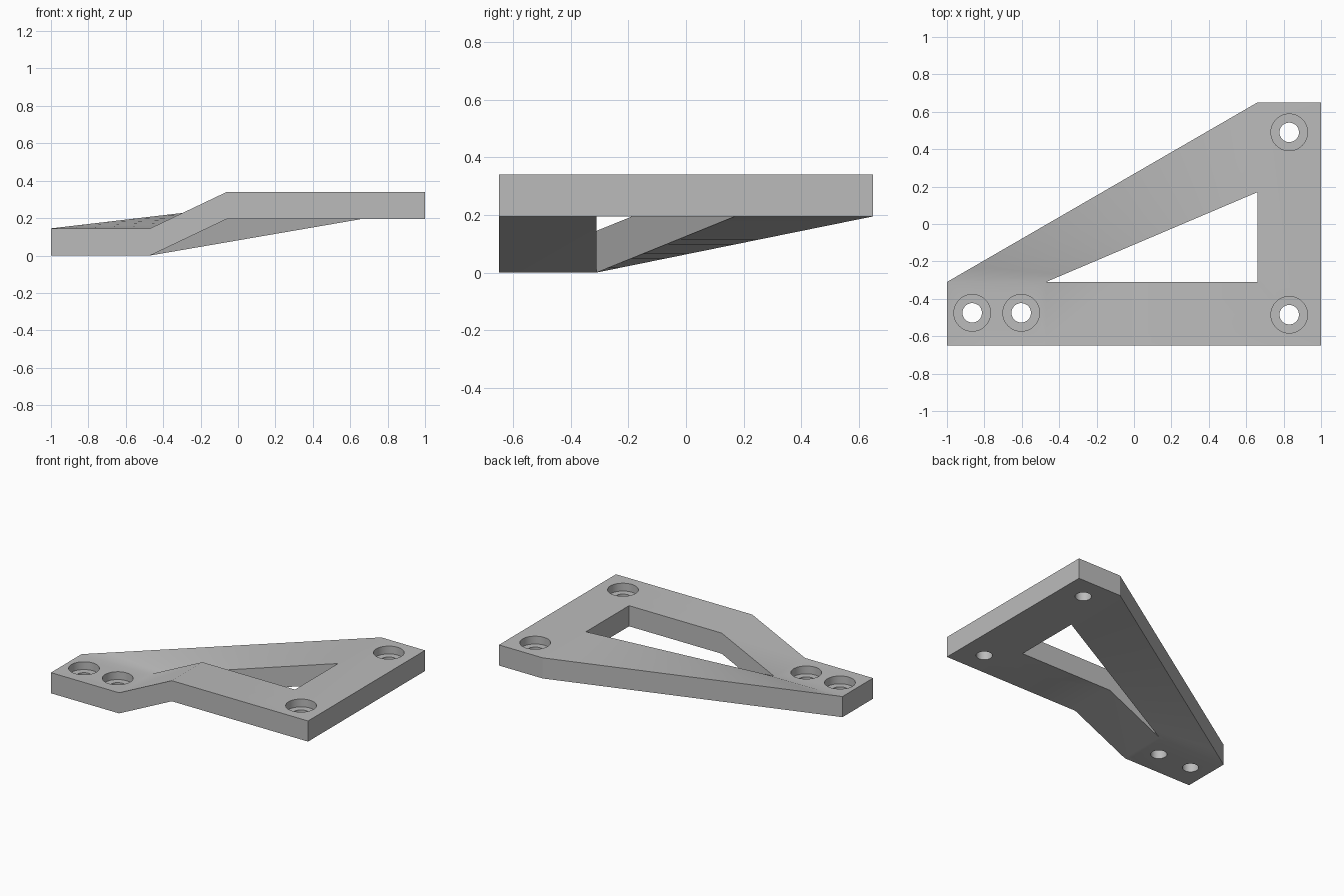
import bpy
import bmesh
from math import radians
from mathutils import Vector

if "Cube" in bpy.data.objects:
    bpy.data.objects.remove(bpy.data.objects["Cube"])

THICK = 0.145    # plate thickness
RISE = 0.195     # height of the raised level above the low level
BORE_DEPTH = 0.055
STRIPS = 12      # strips along the twisted brace

grey = bpy.data.materials.new("plain_grey")
grey.use_nodes = True
colour = (0.5, 0.5, 0.5, 1)
grey.diffuse_color = colour
grey.node_tree.nodes["Principled BSDF"].inputs["Base Color"].default_value = colour

# Plan of the underside: low foot, ramp, raised L and twisted brace
bm = bmesh.new()
V = lambda x, y, z: bm.verts.new((x, y, z))
front, back, x_ramp, x_high, x_in = -0.65, 0.65, -0.47, -0.06, 0.66
foot_back = -0.31
foot_fl, foot_fr = V(-1, front, 0), V(x_ramp, front, 0)
foot_bl, foot_br = V(-1, foot_back, 0), V(x_ramp, foot_back, 0)
ramp_f, ramp_b = V(x_high, front, RISE), V(x_high, foot_back, RISE)
corner_f, corner_b = V(1, front, RISE), V(1, back, RISE)
brace_out, brace_in = V(x_in, back, RISE), V(x_in, 0.17, RISE)
inner = V(x_in, foot_back, RISE)

bm.faces.new((foot_fl, foot_fr, foot_br, foot_bl))
bm.faces.new((foot_fr, ramp_f, ramp_b, foot_br))
bm.faces.new((ramp_f, corner_f, corner_b, brace_out, brace_in, inner, ramp_b))


def rail(a, b):
    """Evenly spaced vertices from a to b."""
    return [a] + [bm.verts.new(a.co.lerp(b.co, i / STRIPS))
                  for i in range(1, STRIPS)] + [b]


outer_rail, inner_rail = rail(foot_bl, brace_out), rail(foot_br, brace_in)
for i in range(STRIPS):
    bm.faces.new((outer_rail[i], inner_rail[i], inner_rail[i + 1], outer_rail[i + 1]))

# Thicken straight upward
ext = bmesh.ops.extrude_face_region(bm, geom=bm.faces[:], use_keep_orig=True)
top = [g for g in ext["geom"] if isinstance(g, bmesh.types.BMVert)]
bmesh.ops.translate(bm, verts=top, vec=Vector((0, 0, THICK)))
bmesh.ops.recalc_face_normals(bm, faces=bm.faces[:])
mesh = bpy.data.meshes.new("bracket")
bm.to_mesh(mesh)
bm.free()
mesh.materials.append(grey)
bracket = bpy.data.objects.new("bracket", mesh)
bpy.context.collection.objects.link(bracket)


def drill(x, y, z0, z1, radius):
    """Cut a vertical round hole between two heights."""
    bpy.ops.mesh.primitive_cylinder_add(vertices=48, radius=radius, depth=z1 - z0,
                                        location=(x, y, (z0 + z1) / 2))
    cutter = bpy.context.object
    cutter.data.materials.append(grey)
    mod = bracket.modifiers.new("hole", "BOOLEAN")
    mod.operation, mod.solver, mod.object = "DIFFERENCE", "EXACT", cutter
    bpy.context.view_layer.objects.active = bracket
    bpy.ops.object.modifier_apply(modifier=mod.name)
    bpy.data.objects.remove(cutter)


# Counterbored screw holes
for x, y, base in ((-0.865, -0.475, 0), (-0.603, -0.475, 0),
                   (0.83, -0.485, RISE), (0.83, 0.49, RISE)):
    surface = base + THICK
    drill(x, y, surface - BORE_DEPTH, surface + 0.1, 0.098)
    drill(x, y, base - 0.1, surface + 0.1, 0.052)

bpy.ops.object.select_all(action="DESELECT")
bracket.select_set(True)
bpy.context.view_layer.objects.active = bracket
bpy.ops.object.shade_smooth_by_angle(angle=radians(30))
